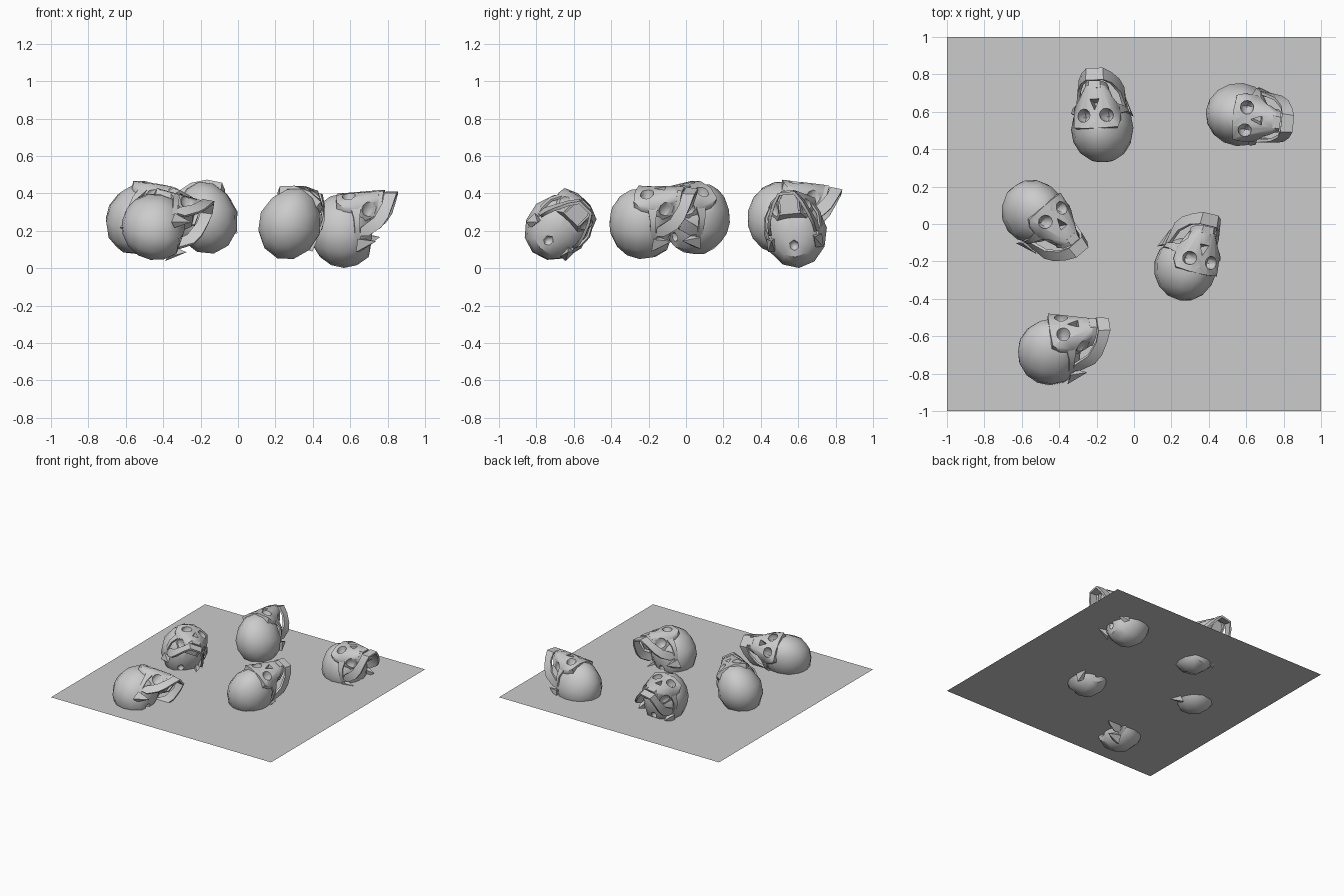
import bpy, bmesh, math
from mathutils import Vector, Matrix

cube = bpy.data.objects.get("Cube")
if cube:
    bpy.data.objects.remove(cube, do_unlink=True)

bone = bpy.data.materials.new("pale_grey")
bone.use_nodes = True
colour = (0.6, 0.6, 0.6, 1)
bone.diffuse_color = colour
bone.node_tree.nodes["Principled BSDF"].inputs["Base Color"].default_value = colour


def make(name, bm):
    bmesh.ops.recalc_face_normals(bm, faces=bm.faces)
    mesh = bpy.data.meshes.new(name)
    bm.to_mesh(mesh)
    bm.free()
    mesh.materials.append(bone)
    obj = bpy.data.objects.new(name, mesh)
    bpy.context.collection.objects.link(obj)
    return obj


def mirrored(points):
    return [(s * x, y, z) for x, y, z in points for s in (1, -1)]


def hull(name, points):
    bm = bmesh.new()
    for p in points:
        bm.verts.new(p)
    bmesh.ops.remove_doubles(bm, verts=bm.verts, dist=0.0005)
    res = bmesh.ops.convex_hull(bm, input=bm.verts)
    bmesh.ops.delete(bm, geom=[v for v in bm.verts if not v.link_faces], context="VERTS")
    return make(name, bm)


def ball(name, centre, size, segments=12, rings=8):
    bm = bmesh.new()
    bmesh.ops.create_uvsphere(bm, u_segments=segments, v_segments=rings, radius=1)
    for v in bm.verts:
        v.co = Vector(centre) + Vector([a * b for a, b in zip(v.co, size)])
    return make(name, bm)


def band(name, rows, thickness):
    """Strip through (x, y, top z, bottom z) rows, thickened."""
    bm = bmesh.new()
    pairs = [(bm.verts.new((x, y, a)), bm.verts.new((x * 0.93, y, b))) for x, y, a, b in rows]
    for (a, b), (c, d) in zip(pairs, pairs[1:]):
        bm.faces.new((a, b, d, c))
    obj = make(name, bm)
    mod = obj.modifiers.new("thickness", "SOLIDIFY")
    mod.thickness = thickness
    mod.offset = 0
    return obj


def u_band(name, half, thickness):
    return band(name, half + [(-x, y, a, b) for x, y, a, b in reversed(half)], thickness)


def boolean(obj, other, operation):
    mod = obj.modifiers.new(operation.lower(), "BOOLEAN")
    mod.operation = operation
    mod.solver = "EXACT"
    mod.object = other
    other.hide_render = True


# Cranium: egg shape, narrower at the forehead, flattened underneath
cranium = ball("cranium", (0, 0, 0), (0.17, 0.2, 0.182))
for v in cranium.data.vertices:
    if v.co.y < 0:
        v.co.x *= 1 + 0.7 * v.co.y
    if v.co.z < -0.05:
        v.co.z = -0.05 + (v.co.z + 0.05) * (0.8 if v.co.y < 0.1 else 1.05)

# Face block from brow to upper jaw, with eye, nose and base openings
face = hull("face_block", mirrored([
    (0.045, -0.195, 0.035), (0.12, -0.165, 0.025), (0.13, -0.13, -0.02),
    (0.125, -0.135, -0.085), (0.085, -0.165, -0.12), (0.022, -0.205, -0.06),
    (0.035, -0.215, -0.195), (0.06, -0.17, -0.195), (0.055, -0.09, -0.19),
    (0.09, -0.05, -0.1), (0.08, -0.05, 0.03)]))
boolean(cranium, face, "UNION")
helpers = [face]
for side in (1, -1):
    helpers.append(ball("socket_cutter", (side * 0.063, -0.2, -0.035), (0.04, 0.075, 0.036), 7, 6))
    helpers.append(ball("cheek_cutter", (side * 0.105, -0.12, -0.17), (0.045, 0.06, 0.06), 7, 6))
helpers.append(hull("nose_cutter", [(0, -0.26, -0.055), (0.03, -0.26, -0.125), (-0.03, -0.26, -0.125),
                                    (0, -0.13, -0.07), (0.015, -0.13, -0.115), (-0.015, -0.13, -0.115)]))
helpers.append(ball("base_cutter", (0, 0.08, -0.165), (0.03, 0.035, 0.045), 6, 6))
for cutter in helpers[1:]:
    boolean(cranium, cutter, "DIFFERENCE")

# Lower jaw, upper teeth and cheek arches
parts = [cranium]
parts.append(u_band("lower_jaw", [
    (0.13, 0.015, -0.1, -0.145), (0.128, -0.03, -0.105, -0.215), (0.112, -0.08, -0.175, -0.25),
    (0.08, -0.15, -0.215, -0.275), (0.045, -0.2, -0.225, -0.29)], 0.016))
parts.append(u_band("upper_teeth", [
    (0.055, -0.1, -0.175, -0.205), (0.055, -0.17, -0.18, -0.215), (0.03, -0.21, -0.18, -0.22)], 0.012))
for side, name in ((1, "left"), (-1, "right")):
    parts.append(band(name + "_cheek_arch", [
        (side * x, y, a, b) for x, y, a, b in
        [(0.115, -0.14, -0.05, -0.105), (0.148, -0.08, -0.07, -0.1), (0.15, -0.02, -0.075, -0.1),
         (0.135, 0.03, -0.07, -0.105)]], 0.012))
    parts.append(hull(name + "_ear_bump", [
        (side * x, y, z) for x, y, z in
        [(0.1, 0.03, -0.1), (0.15, 0.03, -0.09), (0.11, 0.1, -0.1), (0.15, 0.1, -0.08), (0.115, 0.045, -0.185)]]))

# Bake the modifiers
graph = bpy.context.evaluated_depsgraph_get()
baked = []
for obj in parts:
    baked.append((obj.name, bpy.data.meshes.new_from_object(obj.evaluated_get(graph))))
for obj in parts + helpers:
    bpy.data.objects.remove(obj, do_unlink=True)

# Five skulls: centre, direction of the chin, direction of the face
poses = [
    ((-0.17, 0.51, 0.27), (0, 1, -0.2), (-0.2, 0.2, 0.96)),
    ((0.565, 0.585, 0.2), (0.98, -0.1, 0), (0, -0.1, 1)),
    ((-0.53, 0.06, 0.265), (0.55, -0.75, -0.18), (0.4, 0.1, 0.9)),
    ((0.28, -0.23, 0.24), (0.2, 0.97, -0.08), (0.35, 0, 0.93)),
    ((-0.44, -0.68, 0.225), (0.97, 0, -0.15), (0.1, 0.7, 0.7)),
]
bpy.ops.object.select_all(action="DESELECT")
for i, (centre, down, front) in enumerate(poses, 1):
    z = -Vector(down).normalized()
    x = (-Vector(front)).cross(z).normalized()
    y = z.cross(x)
    frame = Matrix((x, y, z)).transposed().to_4x4()
    for name, mesh in baked:
        obj = bpy.data.objects.new(f"skull_{i}_{name}", mesh)
        bpy.context.collection.objects.link(obj)
        obj.matrix_world = Matrix.Translation(centre) @ frame
        if i == 1:
            obj.select_set(True)
            bpy.context.view_layer.objects.active = obj
bpy.ops.object.shade_smooth_by_angle(angle=math.radians(42))

# Thin ground sheet that the skulls are sunk into
bm = bmesh.new()
bmesh.ops.create_grid(bm, x_segments=1, y_segments=1, size=1)
sheet = make("ground_sheet", bm)
sheet.location.z = 0.143
